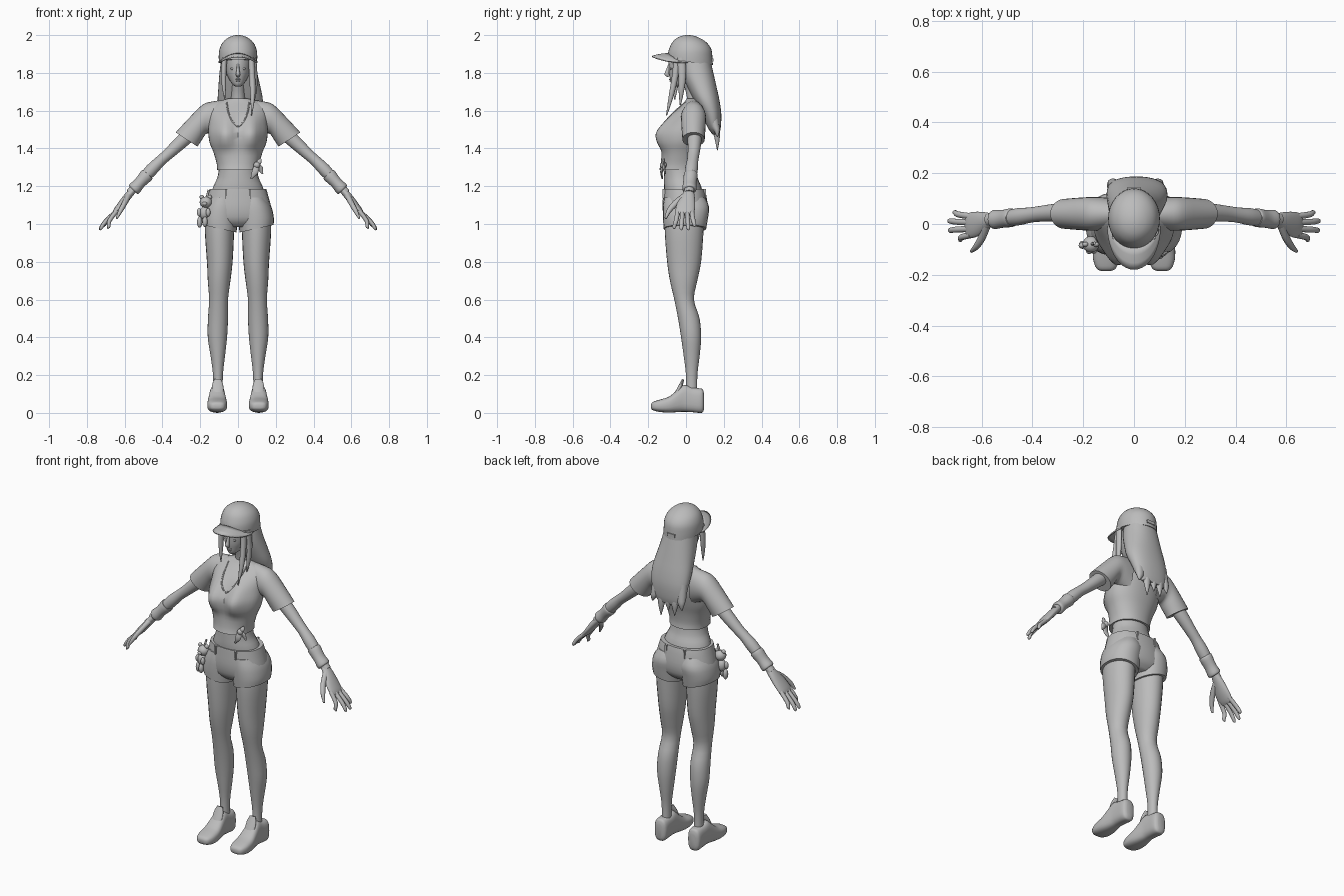
import bpy, bmesh, math
from mathutils import Vector, Matrix
from mathutils.bvhtree import BVHTree

grey = bpy.data.materials.new("plain_grey")
grey.diffuse_color = (0.5, 0.5, 0.5, 1)


def finish(name, bm, mirror=False, angle=45):
    bmesh.ops.recalc_face_normals(bm, faces=bm.faces)
    me = bpy.data.meshes.new(name)
    bm.to_mesh(me)
    bm.free()
    me.materials.append(grey)
    me.polygons.foreach_set("use_smooth", [True] * len(me.polygons))
    me.set_sharp_from_angle(angle=math.radians(angle))
    ob = bpy.data.objects.new(name, me)
    bpy.context.collection.objects.link(ob)
    if mirror:
        ob.modifiers.new("mirror", "MIRROR").use_mirror_merge = False
    return ob


def spline(p0, p1, p2, p3, t):
    return 0.5 * (2 * p1 + (p2 - p0) * t + (2 * p0 - 5 * p1 + 4 * p2 - p3) * t * t
                  + (3 * p1 - p0 - 3 * p2 + p3) * t ** 3)


def add_loft(bm, rings, n=24, sub=3, p=2.0):
    """Skin rings of (centre, side axis, depth axis, chest bump) smoothly."""
    k, fine = len(rings), []
    for i in range(k - 1):
        q = [rings[max(0, min(k - 1, i + d))] for d in (-1, 0, 1, 2)]
        fine += [[spline(*(r[j] for r in q), s / sub) for j in range(4)] for s in range(sub)]
    fine.append(rings[-1])
    loops = []
    for c, a, b, bump in fine:
        loop = []
        for i in range(n):
            w = 2 * math.pi * i / n
            cs, sn = math.cos(w), math.sin(w)
            v = c + a * math.copysign(abs(cs) ** (2 / p), cs) + b * math.copysign(abs(sn) ** (2 / p), sn)
            if bump and sn < 0:
                v.y -= bump * math.exp(-((abs(v.x) - 0.075) / 0.05) ** 2) * -sn
            v.z = max(v.z, 0)
            loop.append(bm.verts.new(v))
        loops.append(loop)
    for l, m in zip(loops, loops[1:]):
        for i in range(n):
            bm.faces.new((l[i], l[(i + 1) % n], m[(i + 1) % n], m[i]))
    bm.faces.new(loops[0])
    bm.faces.new(loops[-1])


def hor(z, rx, yf, yb, bump=0, x=0, tilt=0):
    return (Vector((x, (yf + yb) / 2, z)), Vector((rx, 0, tilt)), Vector((0, (yb - yf) / 2, 0)), bump)


def path(points):
    """Rings across a path of (x, y, z, side radius, depth radius)."""
    pts, out = [Vector(q[:3]) for q in points], []
    for i, q in enumerate(points):
        t = (pts[min(i + 1, len(pts) - 1)] - pts[max(i - 1, 0)]).normalized()
        a = t.cross(Vector((0, 1, 0))).normalized()
        out.append((pts[i], a * q[3], a.cross(t).normalized() * q[4], 0))
    return out


def loft(name, rings, mirror=False, **kw):
    bm = bmesh.new()
    add_loft(bm, rings, **kw)
    return finish(name, bm, mirror)


def balls(name, specs, mirror=False):
    bm = bmesh.new()
    for x, y, z, rx, ry, rz in specs:
        m = Matrix.Translation((x, y, z)) @ Matrix.Diagonal((rx, ry, rz, 1))
        bmesh.ops.create_uvsphere(bm, u_segments=16, v_segments=10, radius=1, matrix=m)
    return finish(name, bm, mirror)


# Legs and shoes
loft("leg", [hor(z, r, f, b, x=x) for z, x, r, f, b in (
    (1.04, .095, .078, -.112, .095), (.95, .098, .077, -.112, .092), (.8, .0965, .068, -.10, .08),
    (.7, .1, .06, -.085, .06), (.6, .103, .05, -.062, .042), (.5, .106, .053, -.042, .072),
    (.4, .109, .051, -.026, .08), (.3, .107, .038, -.012, .072), (.2, .106, .026, 0, .06),
    (.09, .106, .025, 0, .06))], True)
loft("shoe", [(Vector((.11, y, (lo + hi) / 2)), Vector((w, 0, 0)), Vector((0, 0, (hi - lo) / 2)), 0)
              for y, w, lo, hi in (
    (-.185, .02, .025, .045), (-.175, .038, .014, .058), (-.14, .051, .005, .07), (-.09, .052, .002, .086),
    (-.045, .046, .004, .122), (-.01, .041, .006, .148), (.03, .04, .004, .136), (.07, .04, 0, .13),
    (.088, .034, .003, .125), (.096, .02, .02, .1))], True, p=2.8)
loft("shoe_tongue", path([(.108, -.05, .10, .03, .012), (.108, -.028, .145, .03, .01),
                          (.108, -.015, .178, .018, .006)]), True)

# Shorts with belt loops
loft("shorts_hips", [hor(*r) for r in (
    (1.185, .15, -.12, .10), (1.15, .16, -.122, .108), (1.08, .178, -.124, .116),
    (1.02, .183, -.112, .105), (.985, .12, -.08, .07))], p=2.3)
loft("shorts_leg", [hor(1.14, .065, -.115, .10, x=.08), hor(1.09, .09, -.122, .122, x=.087),
                    hor(1.03, .095, -.122, .116, x=.095), hor(.975, .09, -.118, .107, 0, .098, .02)],
     True, p=2.2)
bm = bmesh.new()
for x, y in ((.065, -.117), (.06, .1)):
    bmesh.ops.create_cube(bm, size=1, matrix=Matrix.Translation((x, y, 1.16)) @ Matrix.Diagonal((.01, .014, .05, 1)))
finish("belt_loop", bm, True)

# Midriff, shirt, neck
loft("midriff", [hor(1.15, .145, -.112, .092), hor(1.2, .13, -.117, .08), hor(1.25, .108, -.117, .06),
                 hor(1.32, .1, -.115, .05)])
shirt = loft("shirt", [hor(*r) for r in (
    (1.285, .110, -.142, .065), (1.32, .113, -.134, .062), (1.38, .13, -.128, .07, .008),
    (1.43, .15, -.13, .083, .036), (1.48, .157, -.125, .095, .05), (1.53, .156, -.10, .104, .038),
    (1.58, .155, -.07, .105, .014), (1.62, .145, -.035, .095), (1.645, .11, -.01, .08),
    (1.665, .05, .005, .07))], n=40, p=2.2)
loft("neck", path([(0, .05, 1.60, .045, .045), (0, .04, 1.68, .036, .036), (0, .018, 1.77, .036, .038)]))

# Neckline edge laid on the shirt
tree = BVHTree.FromObject(shirt, bpy.context.evaluated_depsgraph_get())
line = []
for x, z in ((-.06, 1.645), (-.053, 1.6), (-.04, 1.56), (-.02, 1.53), (0, 1.515),
             (.02, 1.53), (.04, 1.56), (.053, 1.6), (.06, 1.645)):
    hit = tree.ray_cast(Vector((x, -1, z)), Vector((0, 1, 0)))[0]
    if hit:
        line.append((*hit, .004, .004))
loft("neckline", path(line), n=8)

# Knot on the shirt hem
bm = bmesh.new()
for pts in ([(.1, -.12, 1.31, .014, .01), (.09, -.13, 1.275, .017, .007), (.07, -.125, 1.24, .004, .004)],
            [(.1, -.12, 1.31, .012, .01), (.118, -.115, 1.295, .015, .007), (.13, -.11, 1.265, .004, .004)],
            [(.1, -.12, 1.31, .01, .01), (.113, -.12, 1.33, .013, .008), (.12, -.115, 1.345, .005, .004)]):
    add_loft(bm, path(pts), n=10)
finish("shirt_knot_tails", bm)
balls("shirt_knot", [(.1, -.12, 1.312, .018, .018, .018)])

# Sleeves: each ring runs from a top point to a bottom point
loft("sleeve", [(Vector(((xt + xb) / 2, .04, (zt + zb) / 2)), Vector(((xt - xb) / 2, 0, (zt - zb) / 2)),
                 Vector((0, ry, 0)), 0) for xt, zt, xb, zb, ry in (
    (.09, 1.655, .09, 1.45, .062), (.14, 1.648, .13, 1.47, .066), (.19, 1.63, .165, 1.48, .066),
    (.26, 1.56, .19, 1.447, .063), (.33, 1.485, .215, 1.41, .059))], True)

# Arms and wristbands
loft("arm", path([(.23, .045, 1.50, .04, .038), (.30, .045, 1.435, .036, .036), (.37, .04, 1.37, .03, .031),
                  (.41, .035, 1.335, .029, .03), (.46, .028, 1.285, .033, .034), (.52, .02, 1.22, .026, .028),
                  (.575, .017, 1.165, .02, .025)]), True)
loft("wristband", path([(.478, .025, 1.265, .03, .032), (.484, .025, 1.258, .037, .037),
                        (.52, .02, 1.218, .031, .035), (.548, .018, 1.187, .035, .038),
                        (.555, .018, 1.18, .029, .032)]), True)

# Hands
loft("palm", path([(.555, .017, 1.18, .018, .024), (.585, .012, 1.145, .02, .035), (.62, 0, 1.10, .019, .049),
                   (.648, -.006, 1.065, .015, .05), (.66, -.007, 1.05, .009, .045)]), True)
bm = bmesh.new()
for y0, y1, xt, zt in ((.03, .045, .712, .985), (.006, .012, .732, .968), (-.019, -.025, .73, .968),
                       (-.043, -.062, .69, .975)):
    add_loft(bm, path([(.642, y0, 1.07, .012, .013), ((.655 + xt) / 2 + .008, (y0 + y1) / 2, (1.06 + zt) / 2, .011, .012),
                       (xt - .006, y1, zt + .012, .009, .01), (xt, y1, zt, .003, .004)]), n=10)
add_loft(bm, path([(.58, -.005, 1.15, .016, .016), (.6, -.055, 1.11, .014, .017), (.622, -.09, 1.07, .012, .013),
                   (.642, -.108, 1.03, .005, .006)]), n=10)
finish("fingers", bm, True)

# Head and face
loft("head", [hor(*r) for r in (
    (1.727, .012, -.066, -.035), (1.74, .03, -.078, .0), (1.77, .049, -.085, .05), (1.8, .062, -.09, .08),
    (1.85, .07, -.092, .10), (1.9, .07, -.085, .10))])
loft("nose", path([(0, -.088, 1.845, .006, .006), (0, -.096, 1.815, .008, .01), (0, -.102, 1.793, .012, .013),
                   (0, -.09, 1.782, .008, .008)]), n=10)
balls("lips", [(0, -.084, 1.766, .016, .006, .004), (0, -.082, 1.758, .014, .006, .004)])
balls("eye", [(.028, -.079, 1.822, .014, .005, .006)], True)

# Cap crown and brim
loft("cap_crown", [(Vector((0, y, z)), Vector((rx, 0, 0)), Vector((0, ry, t)), 0) for z, y, rx, ry, t in (
    (1.857, .022, .101, .12, -.015), (1.89, .022, .102, .118, -.01), (1.925, .022, .098, .112, 0),
    (1.96, .018, .082, .092, 0), (1.985, .012, .054, .06, 0), (1.997, .01, .025, .028, 0),
    (2.0, .01, .004, .004, 0))], n=32)
bm = bmesh.new()
rows = []
for i in range(21):
    w = math.radians(-82 + 8.2 * i)
    s, c = math.sin(w), math.cos(w)
    rows.append([bm.verts.new((s * (.099 + .008 * v), .026 - .118 * c - .088 * v * c ** .6,
                               1.905 - .045 * s * s - .015 * v * v * c)) for v in (0, .35, .7, 1)])
for l, m in zip(rows, rows[1:]):
    for j in range(3):
        bm.faces.new((l[j], l[j + 1], m[j + 1], m[j]))
finish("cap_brim", bm).modifiers.new("thickness", "SOLIDIFY").thickness = .008
# Strap at the back of the cap
bm = bmesh.new()
bmesh.ops.create_cube(bm, size=1, matrix=Matrix.Translation((0, .139, 1.868)) @ Matrix.Diagonal((.05, .012, .018, 1)))
finish("cap_strap", bm)

# Long back hair, its pointed ends and the front strands
loft("back_hair", [hor(*r) for r in (
    (1.875, .088, -.03, .128), (1.8, .1, -.025, .145, 0, .002), (1.72, .112, .01, .163, 0, .008),
    (1.65, .12, .045, .178, 0, .012), (1.58, .115, .085, .187, 0, .01), (1.51, .1, .115, .184, 0, .005),
    (1.475, .075, .14, .176))], n=32, p=2.2)
bm = bmesh.new()
for x0, xt, zt in ((-.08, -.09, 1.45), (-.042, -.042, 1.41), (.002, .0, 1.43), (.045, .048, 1.39),
                   (.09, .105, 1.46)):
    add_loft(bm, path([(x0, .14, 1.60, .025, .025), (x0, .155, 1.52, .026, .022),
                       ((x0 + xt) / 2, .165, (1.52 + zt) / 2, .018, .014), (xt, .166, zt, .002, .002)]), n=12)
finish("hair_ends", bm)
bm = bmesh.new()
for pts in ([(.07, -.045, 1.88, .016, .02), (.075, -.058, 1.78, .016, .017), (.078, -.078, 1.68, .013, .013),
             (.072, -.103, 1.575, .002, .003)],
            [(.085, -.025, 1.88, .012, .022), (.09, -.02, 1.78, .013, .02), (.088, -.025, 1.70, .011, .014),
             (.08, -.03, 1.63, .002, .003)],
            [(-.072, -.045, 1.88, .014, .02), (-.076, -.05, 1.79, .014, .017), (-.074, -.055, 1.72, .01, .011),
             (-.07, -.06, 1.66, .002, .003)]):
    add_loft(bm, path(pts), n=12)
finish("front_strands", bm)

# Little bear charm hanging on the hip
balls("bear_charm", [
    (-.17, -.08, 1.115, .033, .032, .03), (-.192, -.08, 1.142, .012, .01, .012), (-.15, -.08, 1.142, .012, .01, .012),
    (-.176, -.108, 1.108, .013, .01, .01), (-.178, -.08, 1.058, .026, .025, .035),
    (-.206, -.085, 1.062, .012, .012, .022), (-.158, -.105, 1.062, .012, .012, .022),
    (-.203, -.082, 1.01, .014, .016, .03), (-.175, -.095, 1.012, .014, .016, .028)])
loft("charm_cord", path([(-.155, -.075, 1.18, .006, .006), (-.168, -.08, 1.13, .006, .006)]), n=8)
